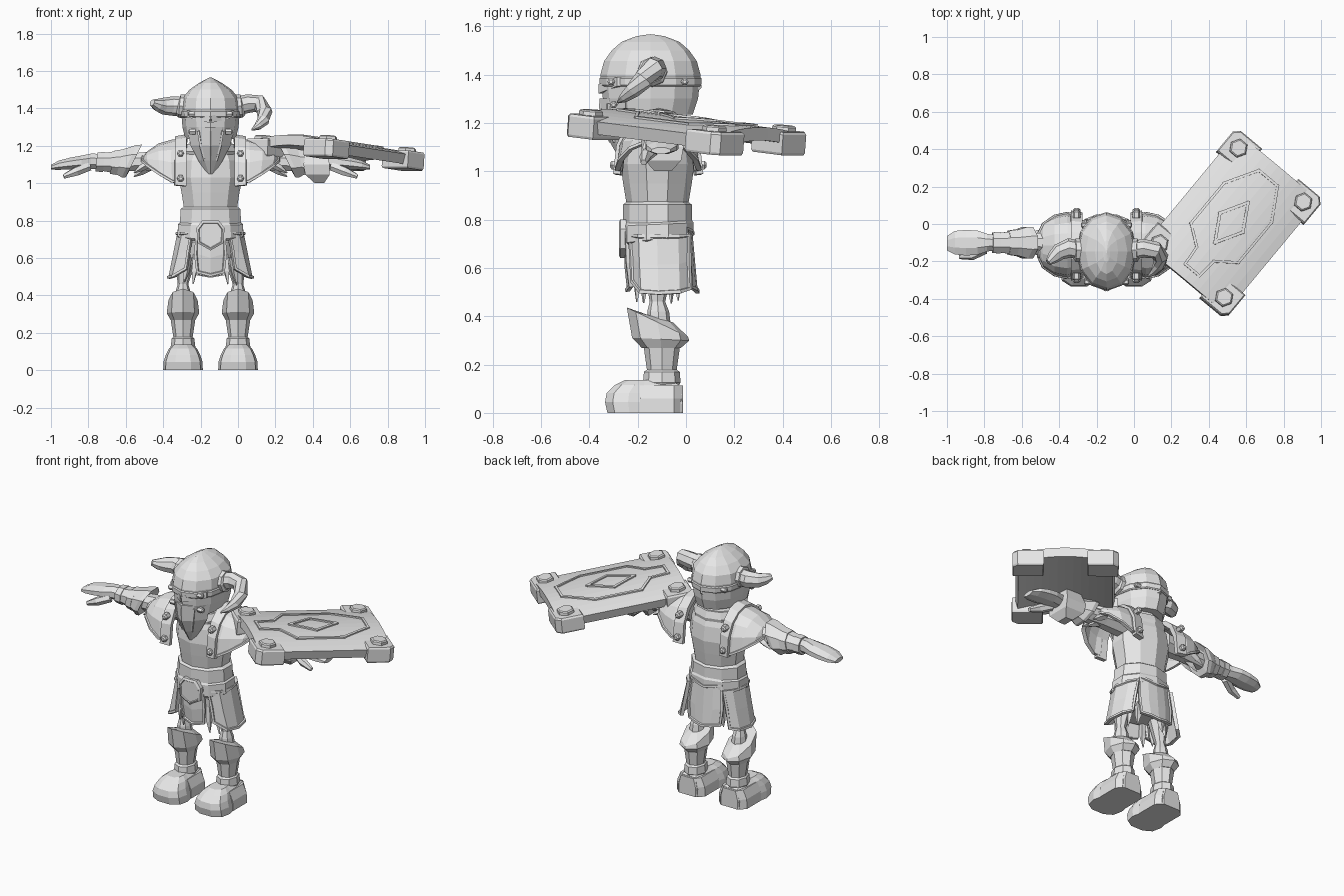
import bpy, bmesh, math, random
from math import sin, cos, pi, tau
from mathutils import Vector, Matrix

if "Cube" in bpy.data.objects:
    bpy.data.objects.remove(bpy.data.objects["Cube"])

random.seed(4)
CX = -0.147  # body centre line; body parts use x relative to it
GREY = bpy.data.materials.new("plain_grey")
GREY.diffuse_color = (0.8, 0.8, 0.8, 1)
GREY.use_nodes = True
GREY.node_tree.nodes["Principled BSDF"].inputs["Base Color"].default_value = GREY.diffuse_color


def finish(name, bm, mirror=False, x=CX, solid=0):
    me = bpy.data.meshes.new(name)
    bm.to_mesh(me)
    bm.free()
    me.materials.append(GREY)
    ob = bpy.data.objects.new(name, me)
    ob.location.x = x
    bpy.context.collection.objects.link(ob)
    if solid:
        m = ob.modifiers.new("thickness", 'SOLIDIFY')
        m.thickness, m.offset = solid, -1
    if mirror:
        ob.modifiers.new("mirror", 'MIRROR')
    return ob


def loft(name, rings, mirror=False, x=CX):
    """Closed solid through equal rings of points."""
    bm = bmesh.new()
    vs = [[bm.verts.new(p) for p in r] for r in rings]
    n = len(vs[0])
    for a, b in zip(vs, vs[1:]):
        for i in range(n):
            j = (i + 1) % n
            bm.faces.new((a[i], a[j], b[j], b[i]))
    bm.faces.new(vs[0])
    bm.faces.new(vs[-1])
    bmesh.ops.recalc_face_normals(bm, faces=bm.faces)
    return finish(name, bm, mirror, x)


def vloft(name, levels, n=8, mirror=False):
    """Upright loft; level = x, y, z, rx, ry, tilt."""
    rings = []
    for x, y, z, rx, ry, *t in levels:
        k = t[0] if t else 0
        rings.append([(x + rx * sin(i * tau / n), y - ry * cos(i * tau / n),
                       z - k * ry * cos(i * tau / n)) for i in range(n)])
    return loft(name, rings, mirror)


def xloft(name, levels, n=8):
    """Sideways loft for the arms; level = x, y, z, ry, rz, tilt."""
    rings = []
    for x, y, z, ry, rz, *t in levels:
        k = t[0] if t else 0
        rings.append([(x + k * rz * sin((i + .5) * tau / n), y + ry * cos((i + .5) * tau / n),
                       z + rz * sin((i + .5) * tau / n)) for i in range(n)])
    return loft(name, rings, True)


def tube(name, path, n=7, mirror=False):
    """Tapered tube; path = (x, y, z, radius)."""
    pts = [Vector(p[:3]) for p in path]
    rings = []
    for i, p in enumerate(pts):
        d = pts[min(i + 1, len(pts) - 1)] - pts[max(i - 1, 0)]
        q = d.to_track_quat('Z', 'Y')
        rings.append([p + q @ Vector((path[i][3] * cos(a * tau / n), path[i][3] * sin(a * tau / n), 0))
                      for a in range(n)])
    return loft(name, rings, mirror)


def shell(name, rows, thick, mirror=False, border=0, x=CX, mat=None):
    """Sheet of points (top to bottom, left to right from outside) with thickness."""
    bm = bmesh.new()
    vs = [[bm.verts.new(mat @ Vector(p) if mat else p) for p in r] for r in rows]
    for a, b in zip(vs, vs[1:]):
        for i in range(len(a) - 1):
            bm.faces.new((a[i], b[i], b[i + 1], a[i + 1]))
    bm.normal_update()
    if border:
        bmesh.ops.inset_region(bm, faces=bm.faces[:], thickness=border, use_boundary=True)
        bmesh.ops.inset_region(bm, faces=[f for f in bm.faces if not any(
            e.is_boundary for e in f.edges)], thickness=.003, depth=-.008)
    return finish(name, bm, mirror, x, thick)


# Helmet with crest ridge, brow band, face mask, studs and horns
HY = -.147
vloft("helmet", [(0, HY, 1.235, .135, .175), (0, HY, 1.30, .15, .197), (0, HY, 1.40, .158, .207),
                 (0, HY, 1.455, .15, .192), (0, HY, 1.50, .112, .16), (0, HY, 1.535, .062, .12),
                 (0, HY, 1.558, .02, .06), (0, HY, 1.566, .004, .01)], 12)
ridge = [(cos(a) * .212, 1.345 + sin(a) * .222) for a in [pi * i / 10 for i in range(11)]]
loft("crest_ridge", [[(-.014, HY + y * .93, z - .012), (0, HY + y, z), (.014, HY + y * .93, z - .012)]
                     for y, z in ridge])
vloft("brow_band", [(0, HY, 1.35, .156, .205), (0, HY, 1.356, .162, .21),
                    (0, HY, 1.384, .163, .211), (0, HY, 1.39, .157, .206)], 12)
for s in (-1, 1):
    loft("brow", [[(s * .005, -.34, z0), (s * .005, -.362, z0), (s * .125, -.285, z0 + .03),
                   (s * .125, -.25, z0 + .03)] for z0 in (1.322, 1.36)])
mask = [(1.30, .128, -.25, -.358), (1.2, .106, -.25, -.352), (1.12, .065, -.255, -.315), (1.05, .018, -.255, -.275)]
shell("face_mask", [[(f * w, ys + (yc - ys) * (1 - abs(f) ** 1.6), z) for f in (-1, -.5, 0, .5, 1)]
                    for z, w, ys, yc in mask], .03)
for f in (-.5, 0, .5):
    tube("mask_rib", [(f * .128, -.352 + abs(f) * .06, 1.28, .008), (f * .106, -.348 + abs(f) * .06, 1.2, .008),
                      (f * .065, -.312 + abs(f) * .03, 1.12, .006)], 4)
for y, z, xx in ((-.005, 1.37, -.118), (-.31, 1.37, -.103), (-.3, 1.275, -.1)):
    tube("helmet_stud", [(xx + .02, y, z, .016), (xx - .012, y, z, .016), (xx - .018, y, z, .008)], 6, True)
tube("horn_socket", [(-.13, -.14, 1.41, .064), (-.166, -.14, 1.412, .062), (-.174, -.14, 1.414, .05)], 8, True)
tube("whole_horn", [(.14, -.14, 1.412, .05), (.2, -.13, 1.425, .05), (.262, -.14, 1.425, .047),
                    (.29, -.175, 1.38, .042), (.282, -.22, 1.335, .034), (.255, -.255, 1.305, .022),
                    (.222, -.282, 1.285, .005)], 8)
tube("broken_horn", [(-.14, -.14, 1.41, .05), (-.2, -.128, 1.412, .052), (-.255, -.15, 1.412, .045),
                     (-.285, -.18, 1.418, .034), (-.312, -.205, 1.43, .018)], 8)

# Torso and sash
TY = -.118
vloft("torso", [(0, TY, .68, .16, .13), (0, TY, .86, .148, .127), (0, TY, .95, .163, .142),
                (0, TY, 1.03, .18, .153), (0, TY, 1.12, .17, .142), (0, TY, 1.2, .13, .11),
                (0, TY, 1.26, .09, .09)], 10)
vloft("collar", [(0, TY, 1.15, .15, .13), (0, TY, 1.17, .155, .135), (0, TY, 1.21, .135, .12)], 10)
vloft("upper_sash", [(0, TY, .77, .16, .135), (0, TY, .785, .172, .143), (0, TY, .862, .168, .142),
                     (0, TY, .878, .145, .12)], 10)
vloft("lower_sash", [(0, TY, .705, .165, .135, .12), (0, TY, .72, .186, .15, .12),
                     (0, TY, .78, .182, .15, .04), (0, TY, .797, .16, .14, .04)], 10)
buckle = [(-.045, .80), (.045, .80), (.075, .76), (.07, .68), (0, .64), (-.07, .68), (-.075, .76)]
loft("buckle", [[(x * k, y, .72 + (z - .72) * k) for x, z in buckle]
                for y, k in ((-.24, 1), (-.272, 1), (-.278, .85), (-.273, .8))])

# Skirt flaps and ragged underskirt
shell("front_flap", [[(f * w, y + .015 * abs(f), z + .02 * abs(f)) for f in (-1, 0, 1)] for z, w, y in
                     ((.73, .078, -.266), (.6, .088, -.262), (.5, .076, -.25))], .018, border=.014)
shell("back_flap", [[(f * w, y - .03 * f * f, z + .02 * abs(f)) for f in (1, .5, 0, -.5, -1)] for z, w, y in
                    ((.75, .11, .035), (.6, .125, .048), (.495, .115, .057))], .018, border=.014)
top = [(-.125, .02), (-.165, -.03), (-.185, -.12), (-.16, -.2), (-.1, -.24)]
low = [(-.17, .025), (-.218, -.02), (-.234, -.115), (-.208, -.195), (-.13, -.23)]
lift = (.02, .005, 0, .005, .05)
shell("side_flap", [[(a[0] + (b[0] - a[0]) * t, a[1] + (b[1] - a[1]) * t, .74 - .25 * t + e * t)
                     for a, b, e in zip(top, low, lift)] for t in (0, .5, 1)], .018, True, .014)
vloft("underskirt", [(0, TY, .60, .14, .105), (0, TY, .74, .15, .12)], 10)
for i in range(16):
    a = (i + .5) * tau / 16
    x, y = .155 * sin(a), -.1 * cos(a)
    if abs(x) > .05:
        tube("ragged_strip", [(x * .9, TY + y * .9, .62, .02), (x, TY + y, .53, .018),
                              (x * 1.08, TY + y * 1.03, .45 + random.random() * .04, .003)], 4)

# Legs, knee guards and boots
LX = -.147
vloft("thigh", [(LX, -.11, .34, .05, .05), (LX, -.115, .42, .04, .045), (LX, -.118, .46, .028, .032),
                (LX * .9, -.115, .6, .06, .06)], 8, True)
vloft("shin", [(LX, -.10, .14, .052, .062), (LX, -.10, .18, .052, .062), (LX, -.10, .31, .072, .08)], 8, True)
vloft("knee_guard", [(LX, -.102, .268, .066, .08), (LX, -.105, .305, .087, .118, -.05),
                     (LX, -.118, .375, .078, .127, -.48), (LX, -.113, .392, .04, .06, -.3)], 8, True)
vloft("ankle_band", [(LX, -.1, .115, .06, .07), (LX, -.1, .125, .066, .078), (LX, -.1, .17, .06, .074),
                     (LX, -.1, .18, .05, .06)], 8, True)


def sole(z, rx, y0, y1):
    """Rounded boot outline, broad at the toe."""
    pts = [(-.65, 1), (.65, 1), (.83, .75), (.9, .45), (1, .3), (.88, .1), (.4, 0),
           (-.4, 0), (-.88, .1), (-1, .3), (-.9, .45), (-.83, .75)]
    return [(LX + x * rx, y0 + (y1 - y0) * t, z) for x, t in pts]


loft("boot", [sole(0, .106, -.325, -.02), sole(.045, .104, -.335, -.017), sole(.082, .092, -.328, -.02),
              sole(.115, .075, -.295, -.025), sole(.137, .048, -.25, -.07)], True)
loft("boot_heel_guard", [[(LX - w, -.19, z), (LX - w, -.05, z), (LX - w * .6, -.012, z),
                          (LX + w * .6, -.012, z), (LX + w, -.05, z), (LX + w, -.19, z)]
                         for z, w in ((0, .098), (.06, .096), (.113, .072))], True)


# Shoulder armour: arched straps and caps
def arch(cols, n=8):
    return [[(x, -.115 + hy * cos(pi * i / n), lo + (hi - lo) * sin(pi * i / n) ** .8)
             for x, hy, lo, hi in cols] for i in range(n + 1)]


shell("shoulder_strap", arch([(-.19, .187, .99, 1.25), (-.128, .177, .985, 1.262)]), .03, True)
shell("shoulder_cap", arch([(-.372, .06, 1.115, 1.14), (-.345, .12, 1.09, 1.175), (-.28, .165, 1.045, 1.22),
                            (-.21, .18, 1.005, 1.24), (-.17, .17, 1.0, 1.245)]), .02, True, .012)
for d, y in ((-1, -.295), (1, .065)):
    for z, o in ((1.025, 0), (1.16, .012)):
        yy = y - d * o
        tube("strap_rivet", [(-.16, yy - d * .02, z, .02), (-.16, yy + d * .012, z, .02),
                             (-.16, yy + d * .02, z, .01)], 6, True)

# Arms, gauntlets and mitten-like hands
AY = -.1
xloft("upper_arm", [(-.15, AY, 1.13, .07, .07), (-.3, AY, 1.12, .06, .055), (-.45, AY, 1.11, .05, .05)])
for y, z in ((-.15, 1.09), (-.1, 1.07), (-.05, 1.09)):
    tube("sleeve_shred", [(-.32, y, z + .02, .022), (-.37, y, z - .01, .018), (-.41, y, z - .035, .003)], 4, True)
xloft("gauntlet", [(-.42, AY, 1.115, .06, .06, .3), (-.41, AY, 1.118, .09, .095, .5), (-.435, AY, 1.117, .092, .094, .45),
                   (-.505, AY, 1.113, .066, .064, .15), (-.60, AY, 1.113, .053, .048)])
xloft("forearm_band", [(-.485, AY, 1.112, .076, .074, .25), (-.525, AY, 1.112, .07, .067, .2)])
xloft("wrist_band", [(-.57, AY, 1.113, .062, .058, .1), (-.61, AY, 1.113, .06, .055, .1)])
xloft("hand", [(-.59, AY, 1.115, .042, .045), (-.64, AY, 1.117, .052, .044), (-.69, AY, 1.112, .07, .038),
               (-.75, AY, 1.105, .074, .034), (-.81, AY, 1.096, .068, .027), (-.853, AY - .003, 1.085, .042, .014)])
tube("thumb", [(-.65, -.135, 1.09, .026), (-.72, -.168, 1.062, .026), (-.785, -.175, 1.035, .013)], 6, True)

# Shield frame: local x = short side, y = long side, z = outward
U = Vector((.425, .513, -.065)).normalized()
V = Vector((.345, -.287, 0)).normalized()
N = V.cross(U).normalized()
M = Matrix((V, U, N)).transposed().to_4x4()
M.translation = (.52, .006, 1.2)
BULGE = lambda v: .04 * (1 - (v / .285) ** 2) - .02


def shield_part(name, rings):
    return loft(name, [[M @ Vector(p) for p in r] for r in rings], x=0)


shell("shield_plate", [[(v / 12 * .285, u, BULGE(v / 12 * .285)) for v in range(-12, 13, 2)]
                       for u in (.395, .13, -.13, -.395)], .055, x=0, mat=M)
for sv in (-1, 1):
    for su in (-1, 1):
        bv, bu = sv * .225, su * .333
        lug = [(-.1, -.085), (.08, -.085), (.08, .05), (.05, .08), (-.1, .08)]
        shield_part("corner_lug", [[(bv + sv * a * k, bu + su * b * k, z) for a, b in lug]
                                   for z, k in ((-.095, .95), (-.085, 1), (-.01, 1), (0, .92))])
        shield_part("corner_bolt", [[(bv + r * cos(i * tau / 6), bu + r * sin(i * tau / 6), z) for i in range(6)]
                                    for z, r in ((-.01, .052), (.016, .05), (.022, .042))])


def moulding(name, pts, w, parts=4):
    """Thin raised strip along a closed outline on the curved shield."""
    for a, b in zip(pts, pts[1:] + pts[:1]):
        a, b = Vector(a), Vector(b)
        d = (b - a).normalized() * w
        side = Vector((-d.y, d.x))
        steps = [(a - d).lerp(b + d, i / parts) for i in range(parts + 1)]
        shield_part(name, [[(q.x, q.y, BULGE(q.x) + h) for q, h in (
            (p + side, -.01), (p + side, .008), (p - side, .008), (p - side, -.01))] for p in steps])


half = [(.065, .31), (.165, .14), (.165, -.14), (.06, -.22), (.05, -.33)]
moulding("shield_border", half + [(-v, u) for v, u in reversed(half)], .007)
moulding("shield_diamond", [(0, .14), (.08, 0), (0, -.14), (-.08, 0)], .008)

# Grip joining the shield to the forearm
loft("shield_grip", [[(x0, y0, z), (x1, y0, z), (x1, y1, z), (x0, y1, z)] for z, x0, x1, y0, y1 in
                     ((1.0, .41, .46, -.13, -.06), (1.045, .36, .49, -.17, -.02), (1.10, .35, .49, -.18, -.01),
                      (1.19, .37, .47, -.15, -.04))], x=0)
